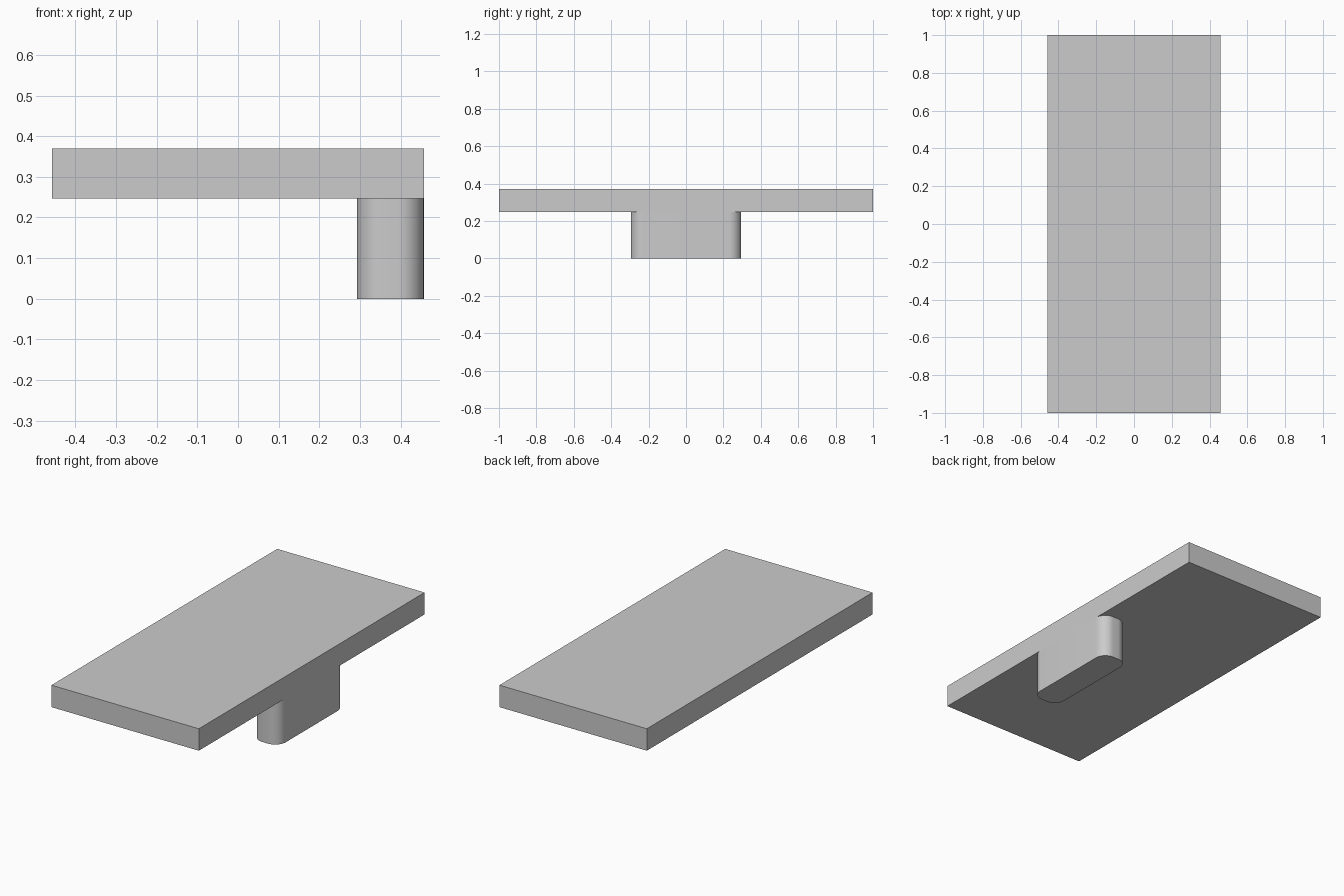
import bpy
import math
from mathutils import Vector

cube = bpy.data.objects.get("Cube")
if cube:
    bpy.data.objects.remove(cube, do_unlink=True)

grey = bpy.data.materials.new("plain_grey")
grey.use_nodes = True
colour = (0.6, 0.6, 0.6, 1)
grey.diffuse_color = colour
grey.node_tree.nodes["Principled BSDF"].inputs["Base Color"].default_value = colour


def block(name, low, high):
    """Box spanning two opposite corners."""
    low, high = Vector(low), Vector(high)
    bpy.ops.mesh.primitive_cube_add(size=1, location=(low + high) / 2)
    obj = bpy.context.object
    obj.name = name
    obj.scale = high - low
    bpy.ops.object.transform_apply(location=False, rotation=False, scale=True)
    obj.data.materials.append(grey)
    return obj


half_width, underside = 0.457, 0.247

# Flat rectangular top
block("top_plate", (-half_width, -1, underside), (half_width, 1, 0.37))

# Short foot flush with the left edge, upright corners rounded
foot = block("foot", (0.293, -0.295, 0), (half_width, 0.295, underside))
weights = foot.data.attributes.new("bevel_weight_edge", "FLOAT", "EDGE")
for edge in foot.data.edges:
    a, b = (foot.data.vertices[i].co for i in edge.vertices)
    weights.data[edge.index].value = float(abs(a.z - b.z) > 0.1)
bevel = foot.modifiers.new("rounded_corners", "BEVEL")
bevel.limit_method = "WEIGHT"
bevel.width = 0.065
bevel.segments = 12
bpy.ops.object.modifier_apply(modifier=bevel.name)
bpy.ops.object.shade_smooth_by_angle(angle=math.radians(30))
